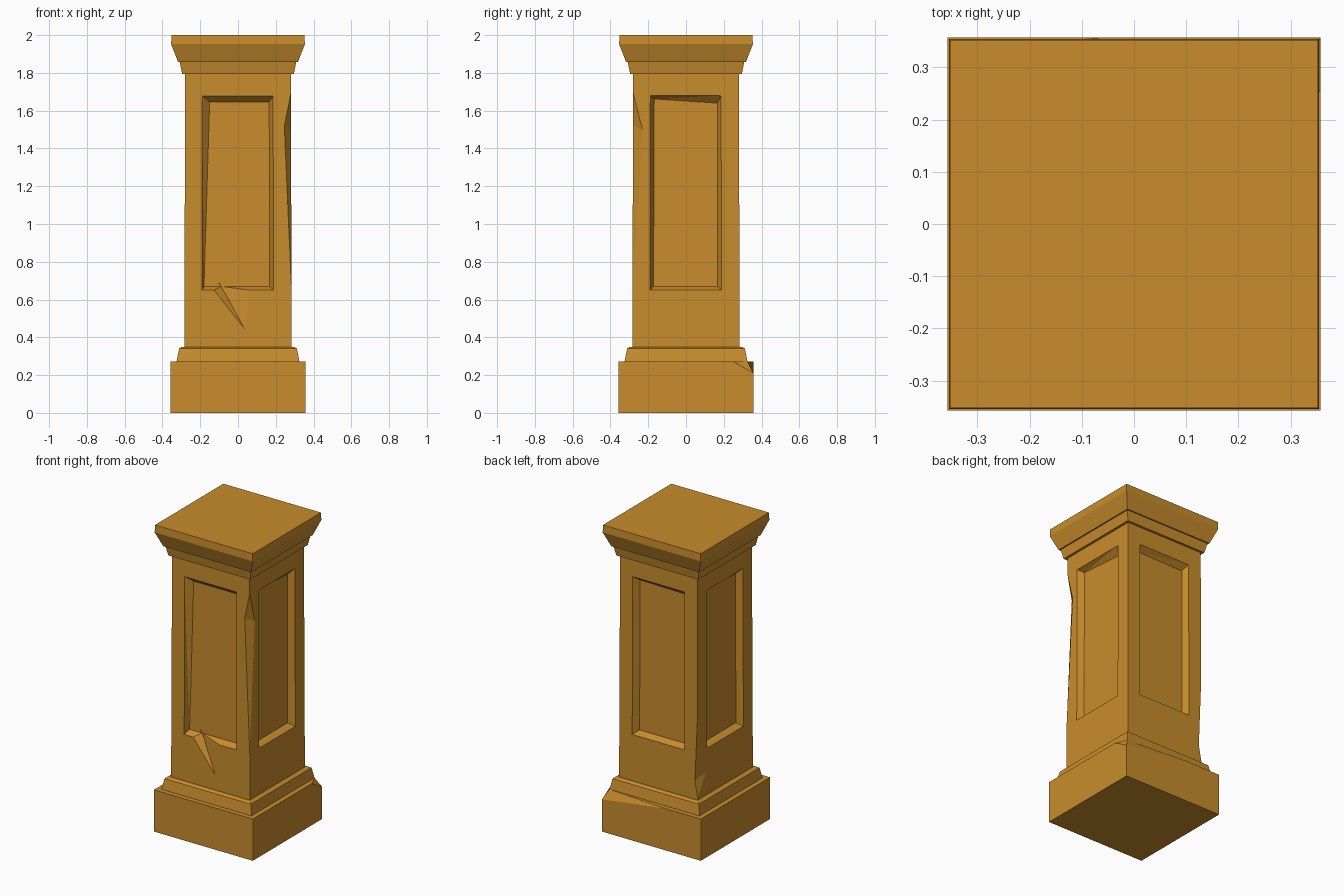
import bpy, bmesh, math
from mathutils import Matrix, Vector

cube = bpy.data.objects.get("Cube")
if cube:
    bpy.data.objects.remove(cube, do_unlink=True)

ochre = bpy.data.materials.new("ochre_stone")
ochre.use_nodes = True
COLOUR = (0.58, 0.265, 0.026, 1)
ochre.diffuse_color = COLOUR
ochre.node_tree.nodes["Principled BSDF"].inputs["Base Color"].default_value = COLOUR


def hull(name, points, turn=0):
    """Closed convex solid around the points, turned in quarter turns about z."""
    bm = bmesh.new()
    for p in points:
        bm.verts.new(p)
    bmesh.ops.convex_hull(bm, input=bm.verts[:])
    bmesh.ops.dissolve_limit(bm, angle_limit=0.002, verts=bm.verts[:], edges=bm.edges[:])
    bmesh.ops.rotate(bm, verts=bm.verts[:], matrix=Matrix.Rotation(turn * math.pi / 2, 3, 'Z'))
    bmesh.ops.recalc_face_normals(bm, faces=bm.faces[:])
    mesh = bpy.data.meshes.new(name)
    bm.to_mesh(mesh)
    bm.free()
    mesh.materials.append(ochre)
    ob = bpy.data.objects.new(name, mesh)
    bpy.context.collection.objects.link(ob)
    return ob


def square(half, z):
    return [(sx * half, sy * half, z) for sx in (-1, 1) for sy in (-1, 1)]


def block(name, *rings):
    return hull(name, [p for half, z in rings for p in square(half, z)])


def carve(ob, cutters):
    for c in cutters:
        mod = ob.modifiers.new("cut", 'BOOLEAN')
        mod.operation, mod.solver, mod.object = 'DIFFERENCE', 'EXACT', c
    bpy.context.view_layer.update()
    evaluated = ob.evaluated_get(bpy.context.evaluated_depsgraph_get())
    mesh = bpy.data.meshes.new_from_object(evaluated)
    ob.modifiers.clear()
    ob.data = mesh
    for c in cutters:
        bpy.data.objects.remove(c, do_unlink=True)


# Plinth with one broken top corner
B, TOP = 0.357, 0.272
hull("plinth", square(B, 0) + square(B, TOP)[:3] + [
    (B, 0.25, TOP), (-0.1, B, TOP), (0.325, 0.325, TOP), (B, B, 0.21)])

# Mouldings and cap
block("base_moulding", (0.325, TOP), (0.312, 0.34), (0.3, 0.348))
block("neck_moulding", (0.296, 1.795), (0.308, 1.857))
block("cap", (0.317, 1.857), (0.354, 1.952), (0.352, 2.0))

# Shaft
S = 0.282
shaft = block("shaft", (0.284, 0.34), (0.28, 1.8))

# Recessed panels: inner corners differ a little from side to side
FLOOR = 0.242
panels = [
    [(-0.18, 0.67), (0.168, 0.67), (0.165, 1.645), (-0.15, 1.645)],
    [(-0.172, 0.67), (0.166, 0.67), (0.166, 1.64), (-0.168, 1.662)],
    [(-0.165, 0.67), (0.168, 0.67), (0.166, 1.645), (-0.163, 1.65)],
    [(-0.17, 0.67), (0.168, 0.67), (0.166, 1.645), (-0.168, 1.655)],
]
cutters = []
for turn, inner in enumerate(panels):
    points = [(x, -FLOOR, z) for x, z in inner]
    points += [(x, -y, z) for x in (-0.19, 0.187) for y in (S, 0.34) for z in (0.65, 1.68)]
    cutters.append(hull("panel_cutter", points, turn))

# Crack running down from the front panel
cutters.append(hull("crack_cutter", [
    (-0.13, -S, 0.654), (0.06, -S, 0.654), (0.035, -0.2838, 0.445),
    (-0.1, -0.238, 0.69), (-0.02, -0.4, 0.58)]))

# Chipped shaft edges
cutters.append(hull("long_chip_cutter", [
    (0.281, -0.281, 1.7), (0.245, -0.281, 1.52), (0.281, -0.23, 1.5),
    (0.283, -0.283, 0.65), (0.4, -0.4, 1.4)]))
cutters.append(hull("low_chip_cutter", [
    (-0.283, 0.283, 0.95), (-0.263, 0.284, 0.47), (-0.284, 0.2, 0.5),
    (-0.284, 0.284, 0.36), (-0.4, 0.4, 0.55)]))
carve(shaft, cutters)
